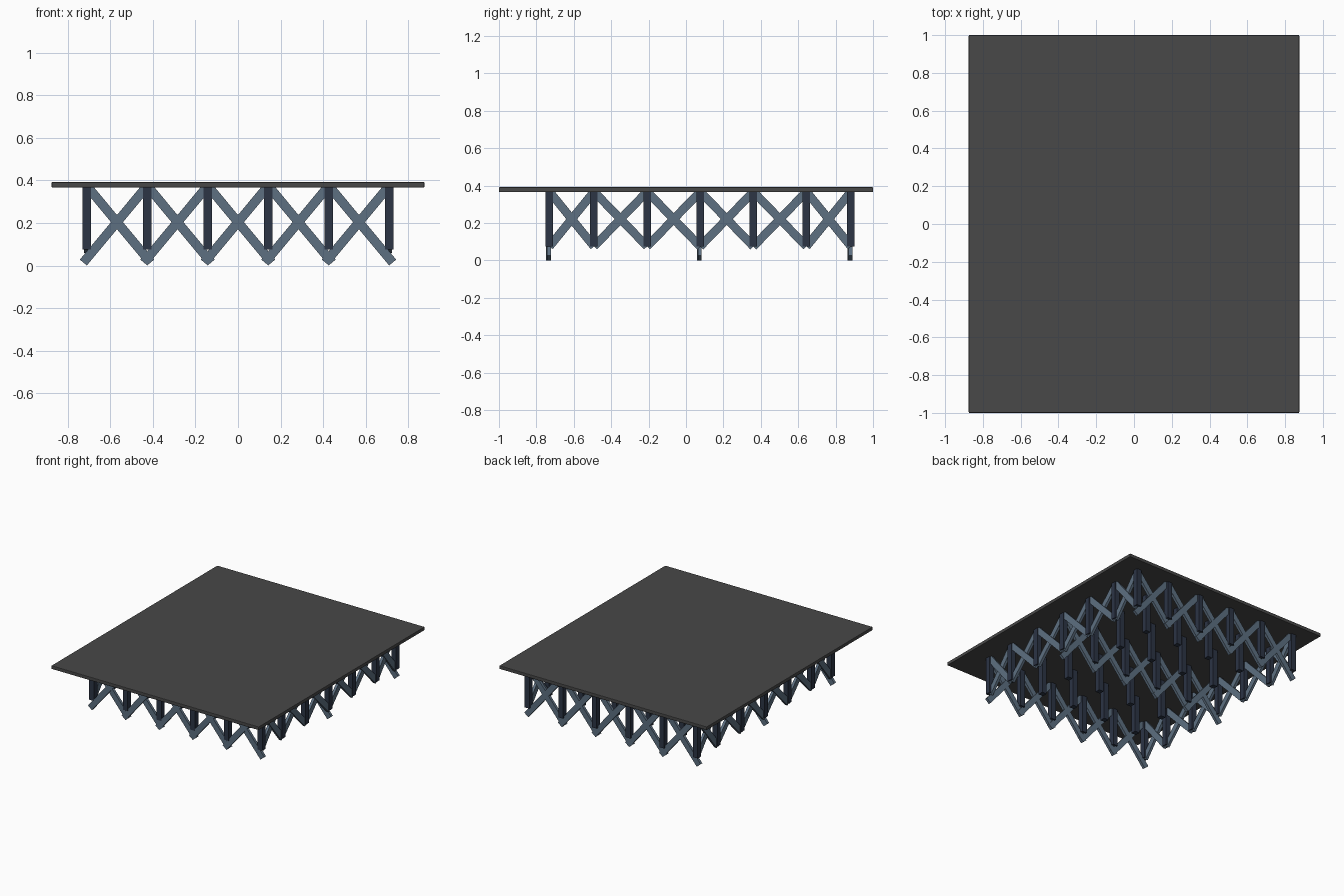
import bpy
from math import atan2, cos, sin
from mathutils import Matrix, Vector

if "Cube" in bpy.data.objects:
    bpy.data.objects.remove(bpy.data.objects["Cube"])


def material(name, color):
    m = bpy.data.materials.new(name)
    m.diffuse_color = (*color, 1)
    m.use_nodes = True
    m.node_tree.nodes["Principled BSDF"].inputs["Base Color"].default_value = m.diffuse_color
    return m


DECK = material("deck_grey", (0.065, 0.065, 0.065))
DARK = material("post_blue", (0.025, 0.035, 0.06))
STEEL = material("brace_blue", (0.11, 0.16, 0.22))


def box(name, size, mat, matrix):
    bpy.ops.mesh.primitive_cube_add(size=1)
    ob = bpy.context.object
    ob.name = name
    ob.data.transform(Matrix.Diagonal((*size, 1)))
    ob.matrix_world = matrix
    ob.data.materials.append(mat)
    return ob


def beam(name, a, b, width, depth):
    # flat bar between two points, lying in the vertical plane that holds them
    a, b = Vector(a), Vector(b)
    d = (b - a).normalized()
    up = Vector((0, 0, 1))
    side = d.cross(up).normalized()
    rot = Matrix((d, side, d.cross(side))).transposed().to_4x4()
    box(name, ((b - a).length, depth, width), STEEL,
        Matrix.Translation((a + b) / 2) @ rot)


# Deck slab
deck = box("deck", (1.75, 2.0, 0.026), DECK, Matrix.Translation((0, 0, 0.379)))
bev = deck.modifiers.new("edge", 'BEVEL')
bev.width = 0.004
bev.segments = 2

# Grid of posts
XS = [-0.71 + 0.284 * i for i in range(6)]
YS = [0.076 + d for d in (-0.806, -0.568, -0.284, 0, 0.284, 0.568, 0.806)]
for x in XS:
    for y in YS:
        box("post", (0.04, 0.04, 0.295), DARK, Matrix.Translation((x, y, 0.2225)))

# Crossed braces across the width, at front, middle and back rows
for y in (YS[0], YS[3], YS[-1]):
    for x0, x1 in zip(XS, XS[1:]):
        for s, off in ((1, -0.008), (-1, -0.003)):
            c = (x0 + x1) / 2
            beam("cross_brace", (c - s * 0.158, y + off, 0.014),
                 (c + s * 0.14, y + off, 0.372), 0.043, 0.02)

# Crossed braces along both sides
for x in (XS[0], XS[-1]):
    for y0, y1 in zip(YS, YS[1:]):
        for s, off in ((1, -0.003), (-1, 0.003)):
            c, h = (y0 + y1) / 2, (y1 - y0) / 2
            beam("side_brace", (x + off, c - s * h, 0.075),
                 (x + off, c + s * h, 0.368), 0.045, 0.02)
